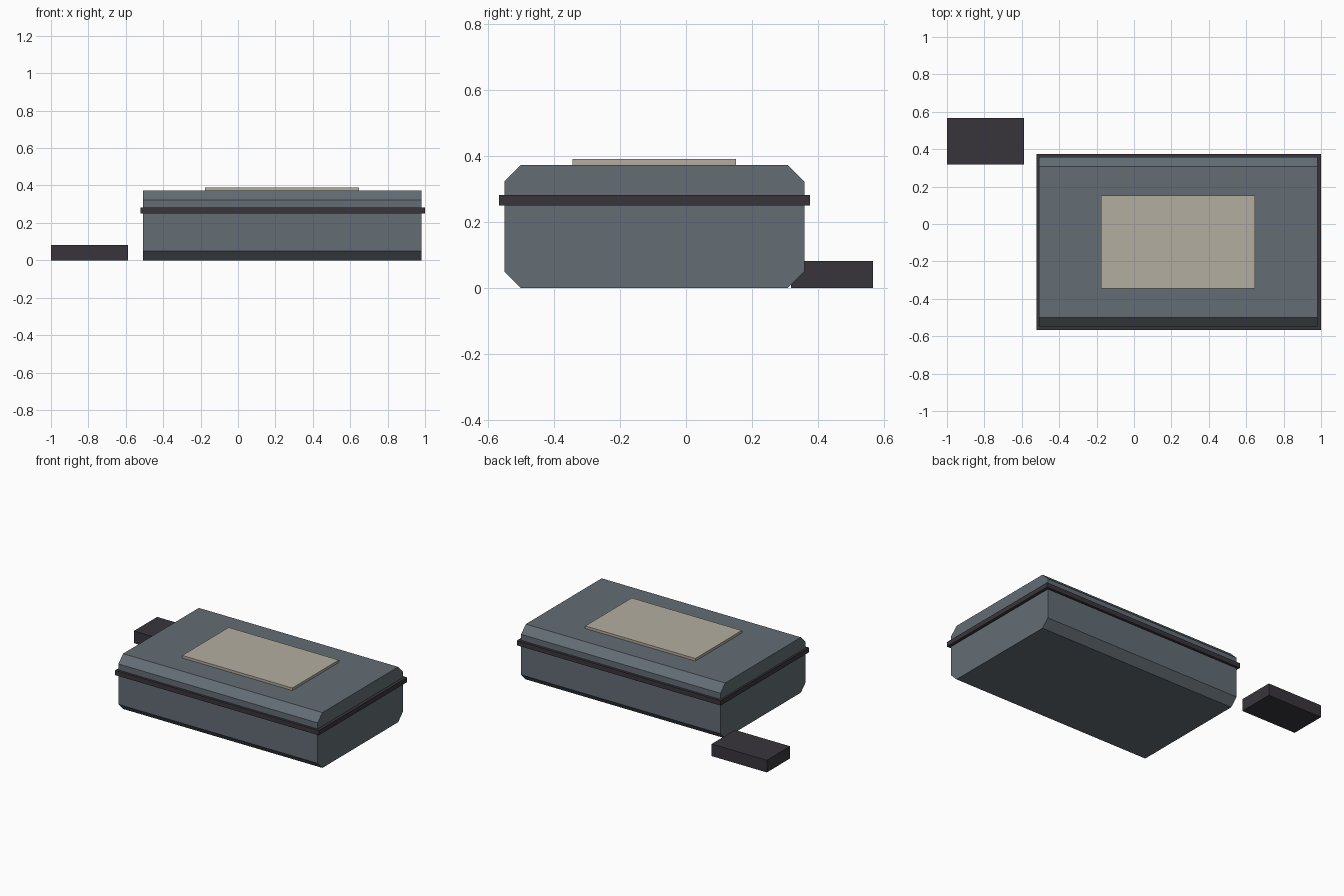
import bpy, bmesh

if "Cube" in bpy.data.objects:
    bpy.data.objects.remove(bpy.data.objects["Cube"])


def material(name, rgb):
    m = bpy.data.materials.new(name)
    m.diffuse_color = (*rgb, 1)
    m.use_nodes = True
    m.node_tree.nodes["Principled BSDF"].inputs["Base Color"].default_value = m.diffuse_color
    return m


slate = material("slate grey", (0.125, 0.152, 0.175))
dark = material("charcoal", (0.040, 0.036, 0.044))
beige = material("beige", (0.45, 0.42, 0.35))


def extrude_x(name, profile, x0, x1, mat):
    """Prism along x from a closed (y, z) profile."""
    bm = bmesh.new()
    face = bm.faces.new([bm.verts.new((x0, y, z)) for y, z in profile])
    ext = bmesh.ops.extrude_face_region(bm, geom=[face])
    verts = [g for g in ext["geom"] if isinstance(g, bmesh.types.BMVert)]
    bmesh.ops.translate(bm, verts=verts, vec=(x1 - x0, 0, 0))
    bmesh.ops.recalc_face_normals(bm, faces=bm.faces)
    mesh = bpy.data.meshes.new(name)
    bm.to_mesh(mesh)
    bm.free()
    mesh.materials.append(mat)
    obj = bpy.data.objects.new(name, mesh)
    bpy.context.collection.objects.link(obj)
    return obj


def box(name, x, y, z, mat):
    profile = [(y[0], z[0]), (y[1], z[0]), (y[1], z[1]), (y[0], z[1])]
    return extrude_x(name, profile, x[0], x[1], mat)


# Case body with chamfered long edges
y0, y1, h, c = -0.55, 0.358, 0.373, 0.05
extrude_x("case_body", [
    (y0 + c, 0), (y1 - c, 0), (y1, c), (y1, h - c),
    (y1 - c, h), (y0 + c, h), (y0, h - c), (y0, c)], -0.508, 0.98, slate)

# Seam band around the case
box("seam_band", (-0.521, 1.0), (-0.566, 0.375), (0.25, 0.282), dark)

# Raised panel on the lid
box("lid_panel", (-0.176, 0.646), (-0.344, 0.152), (0.365, 0.39), beige)

# Separate small block beside the case
box("small_block", (-1.0, -0.588), (0.318, 0.566), (0, 0.082), dark)
